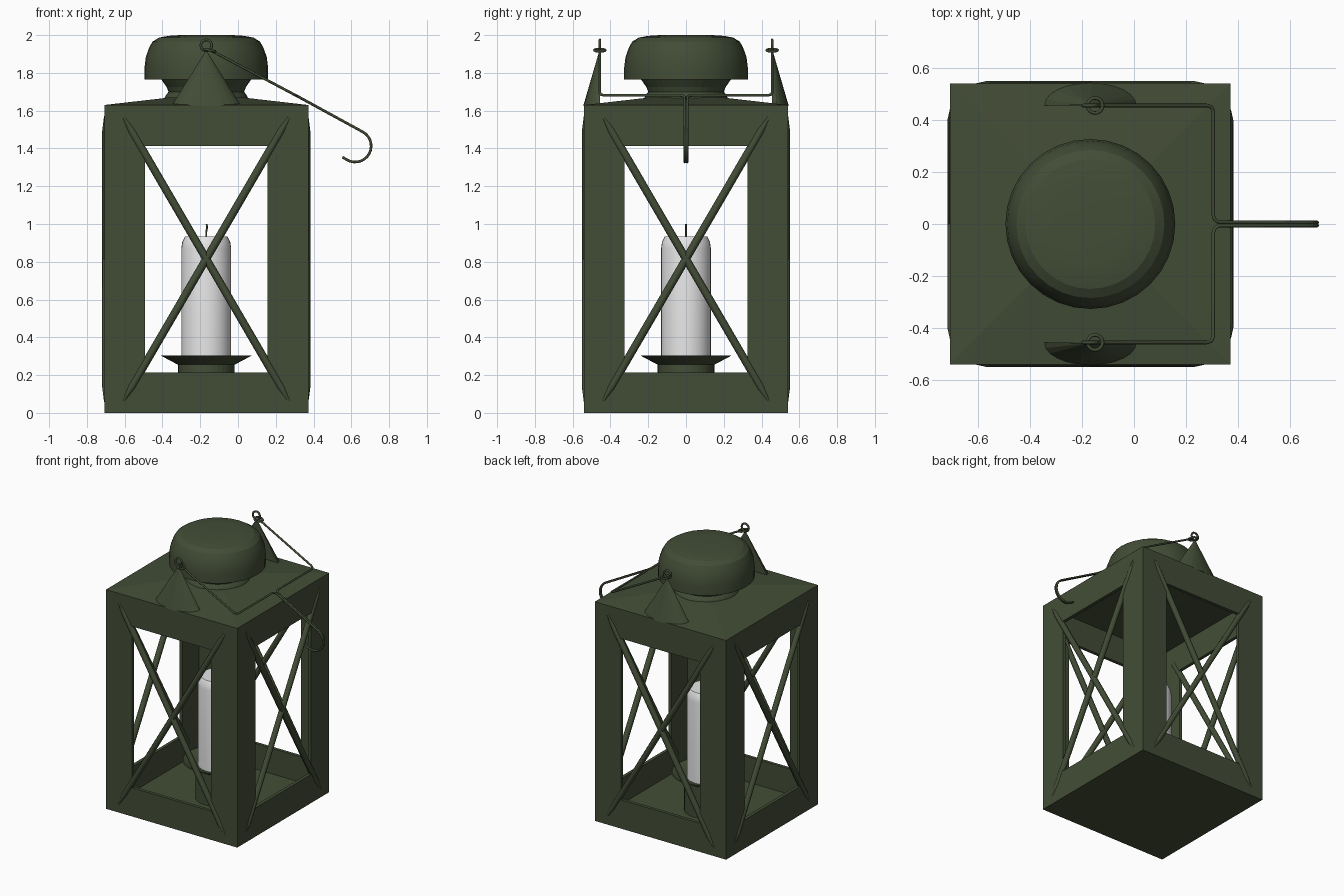
import bpy, bmesh, math
from mathutils import Vector, Matrix

if "Cube" in bpy.data.objects:
    bpy.data.objects.remove(bpy.data.objects["Cube"])

CX = -0.168          # lantern axis; the handle hangs out to +x
HALF, WALL_TOP = 0.54, 1.63


def material(name, rgb):
    m = bpy.data.materials.new(name)
    m.diffuse_color = (*rgb, 1)
    m.use_nodes = True
    m.node_tree.nodes["Principled BSDF"].inputs["Base Color"].default_value = m.diffuse_color
    return m


GREEN = material("dark_green_metal", (0.055, 0.073, 0.037))
WAX = material("white_wax", (0.8, 0.8, 0.8))


def finish(name, bm, mat=GREEN, smooth=None):
    bmesh.ops.remove_doubles(bm, verts=bm.verts, dist=1e-5)
    bmesh.ops.recalc_face_normals(bm, faces=bm.faces)
    me = bpy.data.meshes.new(name)
    bm.to_mesh(me)
    bm.free()
    me.materials.append(mat)
    ob = bpy.data.objects.new(name, me)
    bpy.context.collection.objects.link(ob)
    if smooth:
        me.shade_smooth()
        me.set_sharp_from_angle(angle=math.radians(smooth))
    return ob


def lathe(name, profile, mat=GREEN, segs=32, smooth=None):
    """Revolve (radius, z) points about the lantern axis."""
    bm = bmesh.new()
    vs = [bm.verts.new((CX + r, 0, z)) for r, z in profile]
    es = [bm.edges.new(p) for p in zip(vs, vs[1:])]
    bmesh.ops.spin(bm, geom=vs + es, cent=(CX, 0, 0), axis=(0, 0, 1),
                   angle=math.tau, steps=segs, use_duplicate=False)
    return finish(name, bm, mat, smooth)


def tube(name, pts, radius, closed=False, res=2, taper=None):
    """Round wire through points, turned into a mesh."""
    cu = bpy.data.curves.new(name, 'CURVE')
    cu.dimensions = '3D'
    cu.bevel_depth, cu.bevel_resolution, cu.use_fill_caps = radius, res, True
    sp = cu.splines.new('POLY')
    sp.points.add(len(pts) - 1)
    for i, p in enumerate(pts):
        sp.points[i].co = (*p, 1)
        sp.points[i].radius = taper[i] if taper else 1
    sp.use_cyclic_u = closed
    cu.materials.append(GREEN)
    ob = bpy.data.objects.new(name, cu)
    bpy.context.collection.objects.link(ob)
    bpy.ops.object.select_all(action='DESELECT')
    ob.select_set(True)
    bpy.context.view_layer.objects.active = ob
    bpy.ops.object.convert(target='MESH')
    return ob


# body: four walls with window openings plus a floor, thickened inward
bm = bmesh.new()
xs, zs = (-HALF, -0.325, 0.325, HALF), (0, 0.213, 1.413, WALL_TOP)
for k in range(4):
    rot = Matrix.Translation((CX, 0, 0)) @ Matrix.Rotation(k * math.pi / 2, 4, 'Z')
    for i in range(3):
        for j in range(3):
            if (i, j) != (1, 1):
                bm.faces.new([bm.verts.new(rot @ Vector((xs[a], -HALF, zs[b])))
                              for a, b in ((i, j), (i + 1, j), (i + 1, j + 1), (i, j + 1))])
bmesh.ops.remove_doubles(bm, verts=bm.verts, dist=1e-5)
bmesh.ops.contextual_create(bm, geom=[e for e in bm.edges if e.is_boundary
                                      and all(v.co.z < 0.01 for v in e.verts)])
body = finish("lantern_body", bm)
mod = body.modifiers.new("thickness", 'SOLIDIFY')
mod.thickness, mod.offset, mod.use_even_offset = 0.024, -1, True

# shallow pyramid roof
bm = bmesh.new()
rings = [[bm.verts.new((CX + sx * h, sy * h, z)) for sx, sy in ((-1, -1), (1, -1), (1, 1), (-1, 1))]
         for h, z in ((HALF, WALL_TOP), (0.2, 1.669))]
for i in range(4):
    j = (i + 1) % 4
    bm.faces.new((rings[0][i], rings[0][j], rings[1][j], rings[1][i]))
bm.faces.new(rings[1])
roof = finish("roof", bm)
mod = roof.modifiers.new("thickness", 'SOLIDIFY')
mod.thickness, mod.offset = 0.015, -1

# chimney neck and rounded cap
lathe("chimney_neck", [(0.225, 1.66), (0.215, 1.68), (0.2, 1.70), (0.21, 1.725), (0.238, 1.765)])
lathe("chimney_cap", [(0, 1.765), (0.327, 1.765), (0.327, 1.83), (0.32, 1.885), (0.302, 1.935),
                      (0.285, 1.965), (0.25, 1.987), (0.2, 1.996), (0.14, 2.0), (0, 2.0)], smooth=20)

# candle holder, candle and wick
lathe("candle_holder", [(0, 0.02), (0.15, 0.02), (0.15, 0.255), (0.24, 0.303),
                        (0.232, 0.305), (0.145, 0.268), (0, 0.268)])
lathe("candle", [(0, 0.268), (0.132, 0.268), (0.132, 0.87), (0.127, 0.905), (0.113, 0.933), (0, 0.933)],
      WAX, smooth=35)
tube("wick", [(CX, 0, 0.92), (CX, 0, 0.96), (CX + 0.004, 0, 0.98), (CX + 0.002, 0, 1.0)], 0.005)

# crossed bars on each side, ends bent into the wall and tapered
for k, side in enumerate(("front", "right", "back", "left")):
    rot = Matrix.Translation((CX, 0, 0.815)) @ Matrix.Rotation(k * math.pi / 2, 4, 'Z')
    for s in (-1, 1):
        path = [(-1, 0.535), (-0.9, 0.53), (0.9, 0.53), (1, 0.535)]
        pts = [rot @ Vector((s * t * 0.44, -d, t * 0.755)) for t, d in path]
        tube(f"{side}_cross_bar", pts, 0.021, taper=(0.3, 1, 1, 0.3))

# half-cone ears on the front and back edges, each with a flat eyelet
for s, side in ((-1, "front"), (1, "back")):
    bm = bmesh.new()
    base = [bm.verts.new((CX + 0.185 * math.cos(a), s * (0.456 + 0.088 * math.sin(a)), 1.625))
            for a in (math.pi * i / 12 for i in range(13))]
    apex = bm.verts.new((CX, s * 0.458, 1.92))
    bm.faces.new(base)
    for i in range(13):
        bm.faces.new((base[i], base[(i + 1) % 13], apex))
    finish(f"{side}_ear", bm)
    tube(f"{side}_eyelet", [(CX + 0.018 + 0.029 * math.cos(a), s * (0.456 + 0.029 * math.sin(a)),
                             1.92 - 0.2 * 0.029 * math.cos(a))
                            for a in (math.tau * i / 16 for i in range(16))], 0.007, True)

    # end loop of the handle
    tube(f"{side}_handle_loop", [(CX + 0.029 * math.cos(a), s * 0.456, 1.946 + 0.029 * math.sin(a))
                                 for a in (math.tau * i / 16 for i in range(16))], 0.007, True)

    # sloping handle wire: out, across to the middle, then out again to the hook
    plan = [(-0.145, 0.456), (0.28, 0.456), (0.298, 0.45), (0.305, 0.435),
            (0.305, 0.035), (0.31, 0.018), (0.325, 0.007)]
    pts = [(x, s * y, 1.92 - 0.53 * (x + 0.145)) for x, y in plan]
    for i in range(15):
        a = math.radians(62 - 182 * i / 14)
        pts.append((0.62 + 0.085 * math.cos(a), s * 0.006, 1.413 + 0.085 * math.sin(a)))
    pts.append((0.553, s * 0.006, 1.354))
    tube(f"{side}_handle_wire", pts, 0.007)
